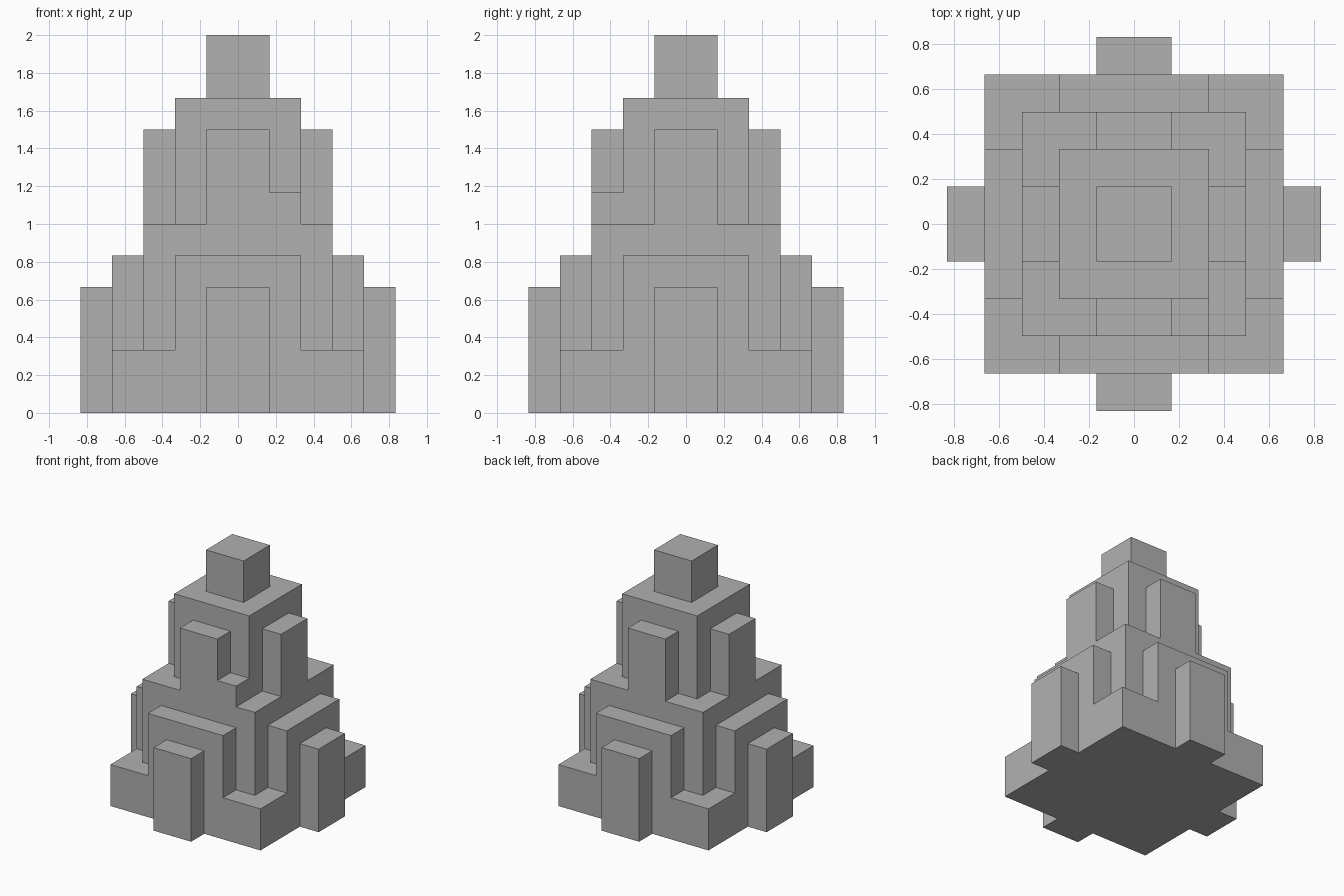
import bpy
import bmesh
from mathutils import Matrix, Vector
from math import pi

U = 1 / 6  # block module: every size is a whole number of these

if "Cube" in bpy.data.objects:
    bpy.data.objects.remove(bpy.data.objects["Cube"], do_unlink=True)

# Single stone material
stone = bpy.data.materials.new("stone_grey")
stone.use_nodes = True
GREY = (0.44, 0.44, 0.44, 1)
stone.diffuse_color = GREY
stone.node_tree.nodes["Principled BSDF"].inputs["Base Color"].default_value = GREY


def block(name, x, y, z, turn=0):
    """Flat-faced box from (low, high) module ranges, turned about z."""
    low, high = (Vector(corner) * U for corner in zip(x, y, z))
    size, centre = high - low, (low + high) / 2
    bm = bmesh.new()
    bmesh.ops.create_cube(bm, size=1)
    bmesh.ops.transform(
        bm, verts=bm.verts,
        matrix=Matrix.Rotation(turn, 4, "Z") @ Matrix.Translation(centre)
        @ Matrix.Diagonal((*size, 1)))
    mesh = bpy.data.meshes.new(name)
    bm.to_mesh(mesh)
    bm.free()
    mesh.materials.append(stone)
    obj = bpy.data.objects.new(name, mesh)
    bpy.context.collection.objects.link(obj)
    return obj


# Central stack of square tiers: name, half width, bottom, top
for name, half, bottom, top in (
        ("base_tier", 4, 0, 2),
        ("middle_tier", 3, 2, 6),
        ("upper_tier", 2, 6, 10),
        ("top_cube", 1, 10, 12)):
    block(name, (-half, half), (-half, half), (bottom, top))

# Buttresses repeated on all four sides: name, half width, inner face, bottom, top
for i, side in enumerate(("front", "left", "back", "right")):
    for name, half, inner, bottom, top in (
            ("lower_pillar", 1, 4, 0, 4),
            ("wide_buttress", 2, 3, 2, 5),
            ("upper_pillar", 1, 2, 6, 9)):
        block(f"{side}_{name}", (-half, half), (-inner - 1, -inner),
              (bottom, top), i * pi / 2)

# Single small step beside the front upper pillar
block("small_step", (1, 2), (-3, -2), (6, 7))
